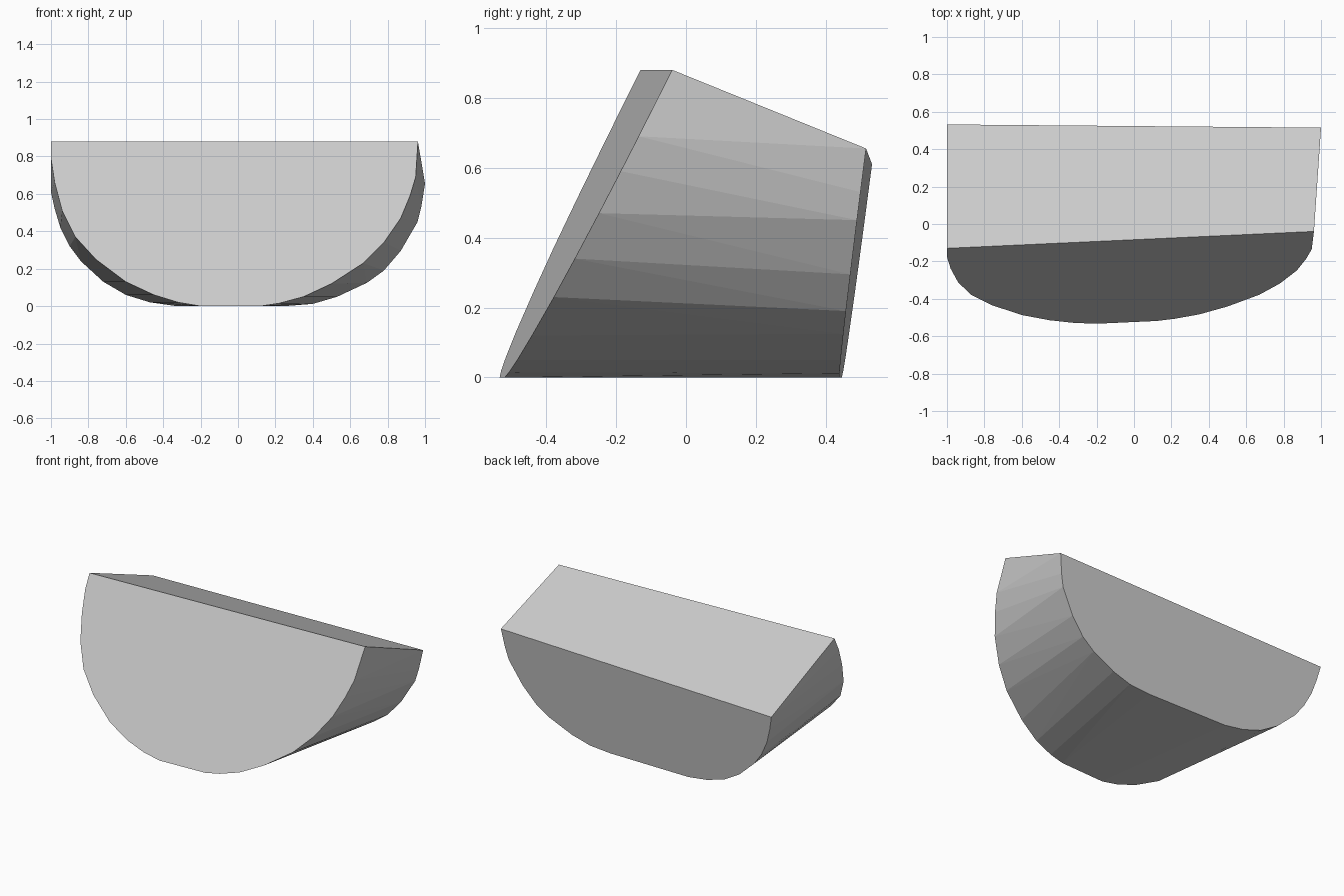
import bpy, bmesh, math

if "Cube" in bpy.data.objects:
    bpy.data.objects.remove(bpy.data.objects["Cube"])

# Outlines of the two cut ends as (x, z), left corner round the belly to right corner
FRONT = [(-1, .88), (-1, .79), (-.98, .66), (-.94, .51), (-.87, .37), (-.76, .25),
         (-.60, .13), (-.45, .06), (-.32, .02), (-.20, 0), (.12, 0), (.22, .015),
         (.35, .05), (.50, .12), (.67, .23), (.78, .34), (.87, .47), (.92, .59),
         (.95, .69), (.962, .88)]
BACK = [(-1, .61), (-.98, .52), (-.95, .42), (-.90, .32), (-.84, .24), (-.72, .13),
        (-.60, .06), (-.47, .02), (-.33, 0), (.25, 0), (.40, .012), (.53, .05),
        (.69, .125), (.78, .19), (.87, .295), (.96, .45), (.98, .53), (1, .655)]


def front_y(x, z):
    """Sloping front plane."""
    return -.524 + .046 * x + .5 * z


def back_y(x, z):
    """Nearly upright back plane."""
    return .442 - .0115 * x + .129 * z


# Half-round block: skin stretched between the two flat ends
bm = bmesh.new()
for outline, plane in ((FRONT, front_y), (BACK, back_y)):
    for x, z in outline:
        bm.verts.new((x, plane(x, z), z))
hull = bmesh.ops.convex_hull(bm, input=bm.verts)
unused = {v for v in hull["geom_interior"] + hull["geom_unused"]
          if isinstance(v, bmesh.types.BMVert)}
bmesh.ops.delete(bm, geom=list(unused), context='VERTS')
bmesh.ops.dissolve_limit(bm, angle_limit=math.radians(1), verts=bm.verts, edges=bm.edges)
bmesh.ops.recalc_face_normals(bm, faces=bm.faces)

mesh = bpy.data.meshes.new("half_round_block")
bm.to_mesh(mesh)
bm.free()

grey = bpy.data.materials.new("light grey")
grey.diffuse_color = (.6, .6, .6, 1)
grey.use_nodes = True
grey.node_tree.nodes["Principled BSDF"].inputs["Base Color"].default_value = grey.diffuse_color
mesh.materials.append(grey)
block = bpy.data.objects.new("half_round_block", mesh)
bpy.context.collection.objects.link(block)
